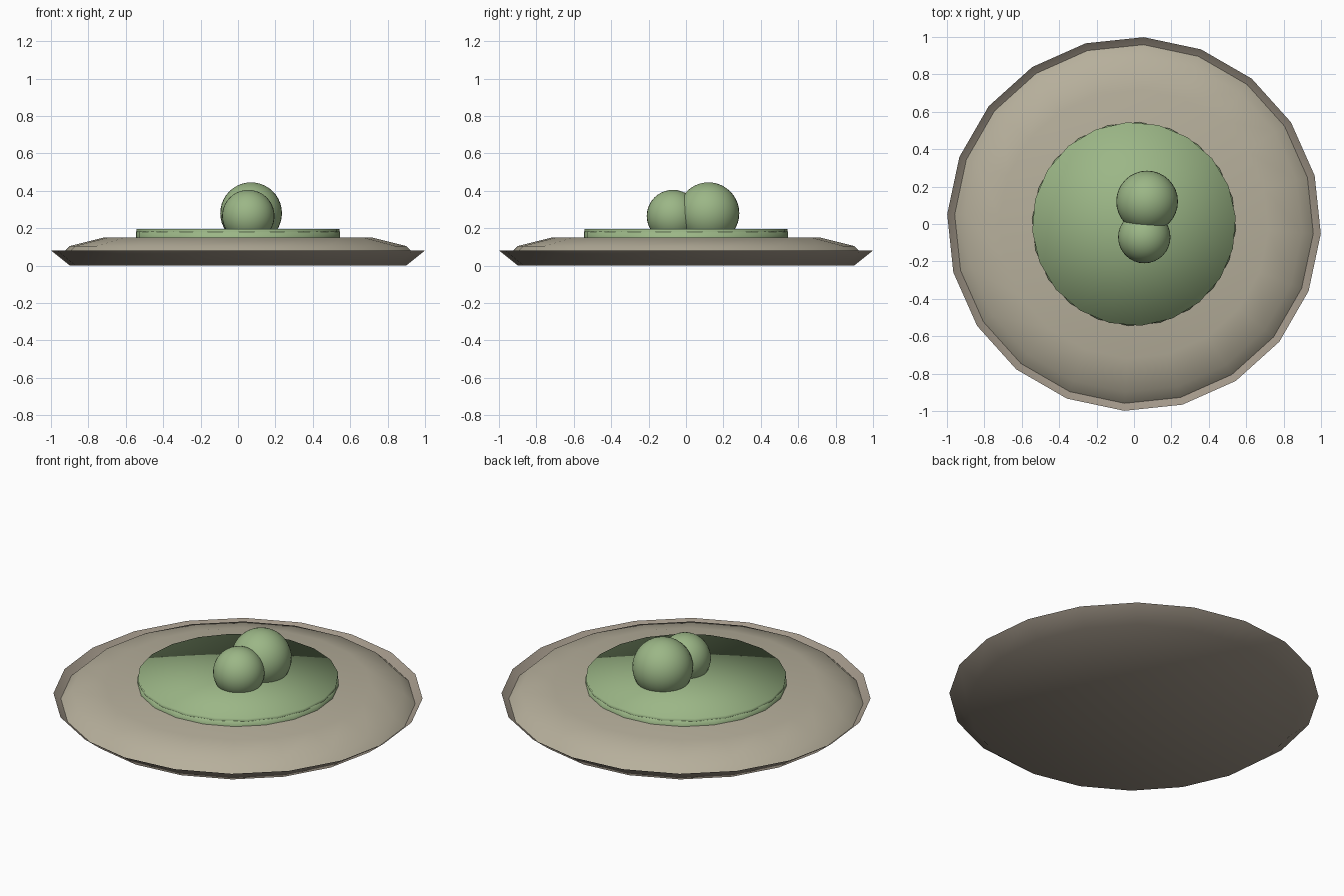
import bpy, bmesh
from math import cos, sin, pi, radians

if "Cube" in bpy.data.objects:
    bpy.data.objects.remove(bpy.data.objects["Cube"])


def material(name, rgb):
    m = bpy.data.materials.new(name)
    m.diffuse_color = (*rgb, 1)
    m.use_nodes = True
    m.node_tree.nodes["Principled BSDF"].inputs["Base Color"].default_value = m.diffuse_color
    return m


BROWN = material("warm_brown", (0.36, 0.31, 0.25))
TAN = material("tan", (0.47, 0.43, 0.33))
GREEN = material("green", (0.33, 0.47, 0.24))


def finish(bm, name, mat):
    for f in bm.faces:
        f.smooth = True
    me = bpy.data.meshes.new(name)
    bm.to_mesh(me)
    bm.free()
    me.materials.append(mat)
    ob = bpy.data.objects.new(name, me)
    bpy.context.collection.objects.link(ob)
    return ob


def lathe(name, profile, mat, sides=20, turn=0.0):
    """Revolve (radius, z) points, listed from bottom to top; radius 0 makes a fan."""
    bm = bmesh.new()
    rings = []
    for r, z in profile:
        if r == 0:
            rings.append([bm.verts.new((0, 0, z))])
        else:
            rings.append([bm.verts.new((r * cos(a), r * sin(a), z))
                          for a in (radians(turn) + 2 * pi * i / sides for i in range(sides))])
    for lo, hi in zip(rings, rings[1:]):
        for i in range(sides):
            j = (i + 1) % sides
            if len(lo) == 1:
                bm.faces.new((lo[0], hi[j], hi[i]))
            elif len(hi) == 1:
                bm.faces.new((lo[i], lo[j], hi[0]))
            else:
                bm.faces.new((lo[i], lo[j], hi[j], hi[i]))
    return finish(bm, name, mat)


def ball(name, centre, radius, mat):
    bm = bmesh.new()
    bmesh.ops.create_uvsphere(bm, u_segments=32, v_segments=20, radius=radius)
    bmesh.ops.translate(bm, verts=bm.verts, vec=centre)
    return finish(bm, name, mat)


# shallow dish: flat bottom and flared open rim
lathe("dish", [(0, 0), (0.9, 0), (1.0, 0.08)], BROWN, turn=-3)

# low mound filling the dish
lathe("mound", [(0.96, 0.048), (0.9, 0.105), (0.72, 0.15), (0, 0.15)], TAN, turn=-3)

# two stacked green discs, turned slightly against each other
lathe("lower_disc", [(0.545, 0.14), (0.545, 0.182), (0, 0.182)], GREEN, turn=-3)
lathe("upper_disc", [(0.545, 0.18), (0.545, 0.197), (0, 0.197)], GREEN, turn=4)

# two merged balls on top
ball("large_ball", (0.07, 0.12, 0.28), 0.165, GREEN)
ball("small_ball", (0.055, -0.07, 0.265), 0.14, GREEN)
